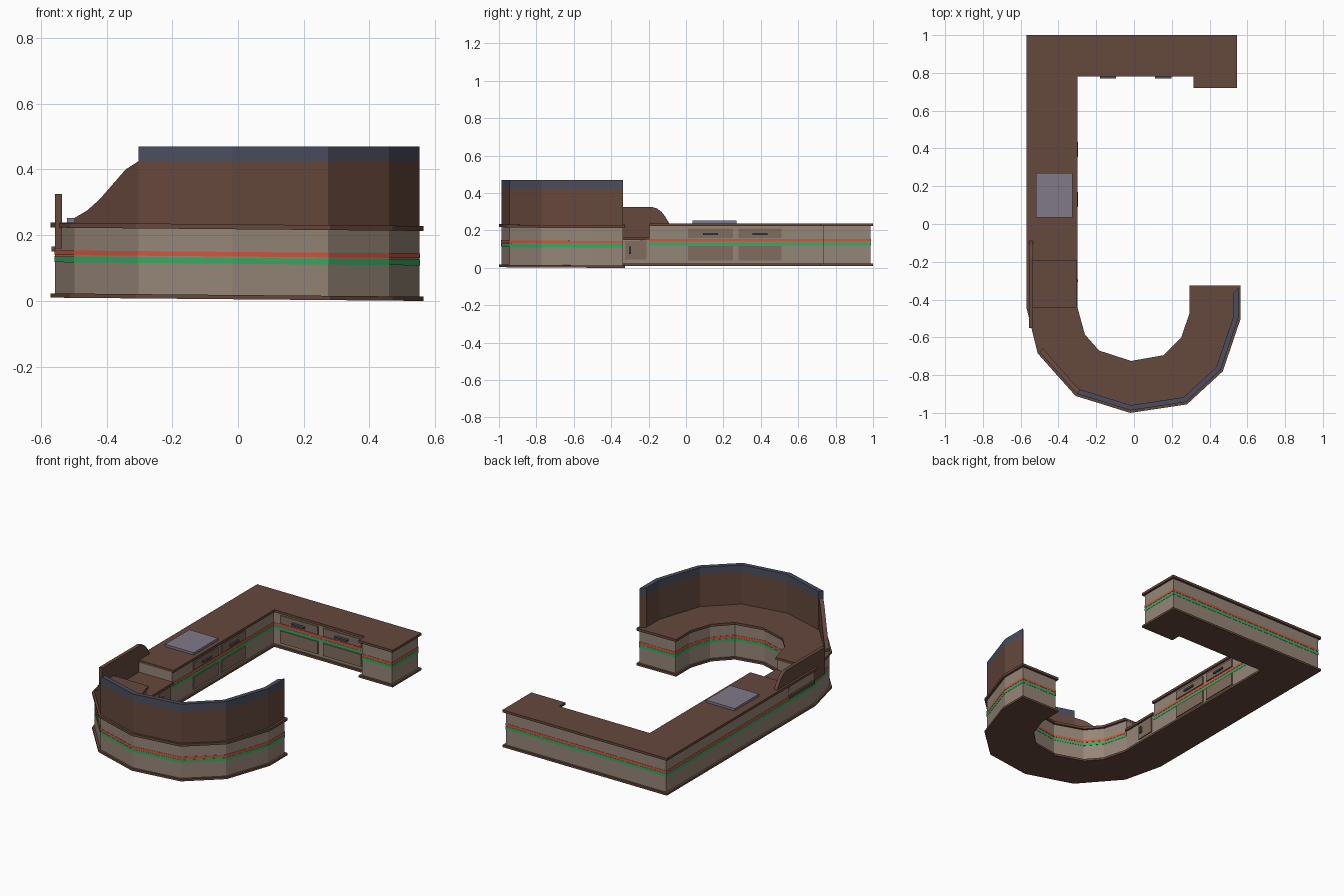
import bpy, bmesh
from mathutils import Vector

if "Cube" in bpy.data.objects:
    bpy.data.objects.remove(bpy.data.objects["Cube"])


def material(name, rgb):
    m = bpy.data.materials.new(name)
    m.diffuse_color = (*rgb, 1)
    m.use_nodes = True
    m.node_tree.nodes["Principled BSDF"].inputs["Base Color"].default_value = m.diffuse_color
    return m


WOOD = material("brown_wood", (.13, .065, .045))
BODY = material("taupe_panel", (.30, .235, .185))
FRONT = material("drawer_brown", (.22, .15, .11))
RED = material("orange_stripe", (.65, .09, .045))
GREEN = material("green_stripe", (.04, .40, .12))
CAP = material("slate_cap", (.07, .075, .11))
PANEL = material("grey_panel", (.22, .19, .25))


def settle(v):
    # the curved end sinks slightly towards +x
    if v.y < -.3 and v.z < .24:
        v.z -= .01 * min(1, max(0, (v.x + .57) / 1.13))
    return v


def extrude(name, pts, vec, mat):
    """Solid made by pushing a flat 3D outline along vec."""
    bm = bmesh.new()
    lo = [bm.verts.new(settle(Vector(p))) for p in pts]
    hi = [bm.verts.new(settle(Vector(p) + Vector(vec))) for p in pts]
    bm.faces.new(lo[::-1])
    bm.faces.new(hi)
    n = len(pts)
    for i in range(n):
        j = (i + 1) % n
        bm.faces.new((lo[i], lo[j], hi[j], hi[i]))
    bmesh.ops.recalc_face_normals(bm, faces=bm.faces)
    me = bpy.data.meshes.new(name)
    bm.to_mesh(me)
    bm.free()
    me.materials.append(mat)
    ob = bpy.data.objects.new(name, me)
    bpy.context.collection.objects.link(ob)
    return ob


def prism(name, pts, z0, z1, mat):
    return extrude(name, [(p[0], p[1], z0) for p in pts], (0, 0, z1 - z0), mat)


def box(name, x, y, z, mat):
    return prism(name, [(x[0], y[0]), (x[1], y[0]), (x[1], y[1]), (x[0], y[1])], *z, mat)


# Plan of the counter, counter-clockwise
PLAN = [Vector(p) for p in [
    (.545, 1), (-.57, 1), (-.57, -.195), (-.57, -.44), (-.51, -.685), (-.31, -.91),
    (-.02, -1), (.28, -.955), (.47, -.78), (.565, -.50), (.565, -.325),
    (.295, -.325), (.295, -.47), (.25, -.60), (.155, -.695), (-.015, -.725),
    (-.185, -.67), (-.26, -.585), (-.30, -.44), (-.30, -.195),
    (-.30, .78), (.315, .78), (.315, .72), (.545, .72)]]


def inset(d):
    out = []
    for i, p in enumerate(PLAN):
        a = (p - PLAN[i - 1]).normalized()
        b = (PLAN[(i + 1) % len(PLAN)] - p).normalized()
        n1, n2 = Vector((-a.y, a.x)), Vector((-b.y, b.x))
        out.append(p + (n1 + n2) * d / (1 + n1.dot(n2)))
    return out


def straight(d):
    q = inset(d)
    return q[:3] + q[19:]


def low(d):
    q = inset(d)
    return [q[2], q[3], q[18], q[19]]


def low_back(d):
    q = inset(d)
    return [q[2], q[3], Vector((-.535, -.44)), Vector((-.535, -.195))]


def curved(d):
    return inset(d)[3:19]


# Base plate, body, stripes and worktop
prism("base_plate", PLAN, .01, .023, WOOD)
for label, shape in (("straight", straight), ("low_back", low_back), ("curved", curved)):
    prism(label + "_body", shape(.013), .023, .223, BODY)
    prism(label + "_green_stripe", shape(.0115), .118, .136, GREEN)
    prism(label + "_orange_stripe", shape(.0115), .14, .154, RED)
    prism(label + "_worktop", shape(0), .223, .238, WOOD)
prism("low_body", low(.013), .023, .15, BODY)
prism("low_worktop", low(.002), .15, .165, WOOD)

# Raised screen around the curve, with its cap
outer, inner = inset(.013), inset(.04)
ring = outer[5:11] + inner[5:11][::-1]
prism("screen_wall", ring, .23, .425, WOOD)
prism("screen_cap", ring, .425, .47, CAP)

# Sweeping end of the screen
a, b = outer[5], outer[4]
t = (b - a).normalized()
sweep = [(0, .425), (.2, .40), (.4, .355), (.6, .31), (.8, .275), (1, .252), (1, .23), (0, .23)]
across = (inner[5] - outer[5]) * .9
extrude("screen_sweep", [(*(a + (b - a) * f), z) for f, z in sweep], (across.x, across.y, 0), WOOD)

# Back board beside the low worktop
board = [(-.55, .16), (-.55, .325), (-.18, .325), (-.155, .317), (-.13, .298),
         (-.11, .272), (-.09, .238), (-.09, .225), (-.195, .225), (-.195, .16)]
extrude("back_board", [(-.557, y, z) for y, z in board], (.022, 0, 0), WOOD)

# Flat panel on the worktop
box("desk_panel", (-.52, -.325), (.035, .27), (.238, .252), PANEL)

# Drawers and doors on the long inner side
for i, (y0, y1) in enumerate(((.01, .25), (.28, .51))):
    m = (y0 + y1) / 2
    box(f"side_drawer_{i}", (-.33, -.306), (y0, y1), (.16, .21), FRONT)
    box(f"side_door_{i}", (-.33, -.306), (y0, y1), (.04, .116), FRONT)
    box(f"side_handle_{i}", (-.31, -.296), (m - .04, m + .04), (.176, .187), CAP)

# Drawers and doors on the rear inner side
for i, (x0, x1) in enumerate(((-.265, -.01), (.025, .285))):
    m = (x0 + x1) / 2
    box(f"rear_drawer_{i}", (x0, x1), (.786, .81), (.16, .21), FRONT)
    box(f"rear_door_{i}", (x0, x1), (.786, .81), (.04, .116), FRONT)
    box(f"rear_handle_{i}", (m - .043, m + .043), (.77, .79), (.176, .187), CAP)

# Small cupboard under the low worktop
box("low_door", (-.33, -.306), (-.325, -.21), (.045, .145), FRONT)
box("low_handle", (-.31, -.296), (-.306, -.294), (.075, .115), CAP)
